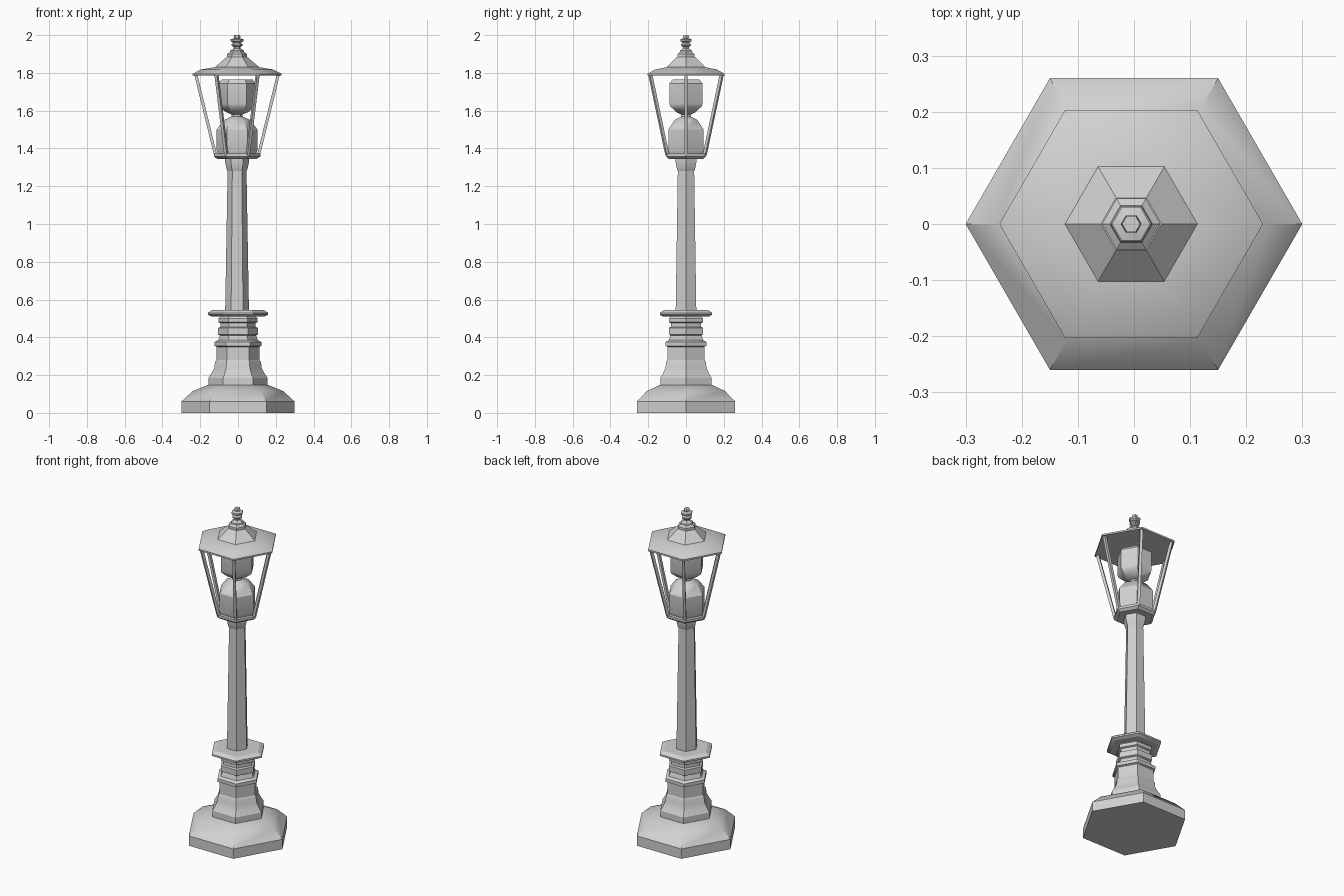
import bpy, bmesh
from math import cos, sin, pi, radians
from mathutils import Vector

cube = bpy.data.objects.get("Cube")
if cube:
    bpy.data.objects.remove(cube, do_unlink=True)

# Single grey finish
grey = bpy.data.materials.new("cast_grey")
grey.use_nodes = True
grey.diffuse_color = (0.64, 0.64, 0.64, 1)
grey.node_tree.nodes["Principled BSDF"].inputs["Base Color"].default_value = grey.diffuse_color

SIDES = 6
LAMP_X = -0.005


def corner(r, z, i, x=0):
    a = 2 * pi * i / SIDES
    return Vector((x + r * cos(a), r * sin(a), z))


def finish(name, bm):
    bmesh.ops.recalc_face_normals(bm, faces=bm.faces)
    mesh = bpy.data.meshes.new(name)
    bm.to_mesh(mesh)
    bm.free()
    mesh.materials.append(grey)
    obj = bpy.data.objects.new(name, mesh)
    bpy.context.collection.objects.link(obj)
    bpy.ops.object.select_all(action="DESELECT")
    obj.select_set(True)
    bpy.context.view_layer.objects.active = obj
    bpy.ops.object.shade_smooth_by_angle(angle=radians(30))
    return obj


def hex_turn(name, profile, x=0):
    """Closed hexagonal solid from (radius, height) pairs."""
    bm = bmesh.new()
    rings = [[bm.verts.new(corner(r, z, i, x)) for i in range(SIDES)] for r, z in profile]
    for low, high in zip(rings, rings[1:]):
        for i in range(SIDES):
            j = (i + 1) % SIDES
            bm.faces.new((low[i], low[j], high[j], high[i]))
    bm.faces.new(rings[0][::-1])
    bm.faces.new(rings[-1])
    return finish(name, bm)


# Foot and stepped pedestal
hex_turn("foot", [(.3, 0), (.3, .06), (.24, .115), (.16, .148)])
hex_turn("pedestal", [(.157, .145), (.157, .185), (.14, .21), (.125, .24), (.122, .27),
                      (.114, .28), (.114, .35), (.125, .355), (.125, .375), (.105, .385),
                      (.095, .41), (.105, .415), (.105, .45), (.093, .455), (.093, .475),
                      (.103, .48), (.103, .5), (.09, .515)])
hex_turn("pedestal_cap", [(.14, .51), (.16, .52), (.16, .53), (.135, .545)])

# Tapered pole and its collar
hex_turn("pole", [(.063, .54), (.05, 1.285)], LAMP_X)
hex_turn("pole_collar", [(.05, 1.28), (.055, 1.29), (.063, 1.325), (.063, 1.348)], LAMP_X)

# Lantern floor and the two-part burner
hex_turn("lantern_floor", [(.105, 1.345), (.123, 1.358), (.123, 1.372)], LAMP_X)
hex_turn("lower_lamp", [(.1, 1.37), (.108, 1.39), (.108, 1.5), (.07, 1.55), (.03, 1.568),
                        (.03, 1.585)], LAMP_X)
hex_turn("upper_lamp", [(.03, 1.58), (.06, 1.593), (.095, 1.622), (.1, 1.635), (.1, 1.745),
                        (.082, 1.765)], LAMP_X)

# Slanted bars at the six lantern corners
for i in range(SIDES):
    bm = bmesh.new()
    bmesh.ops.create_cube(bm, size=1)
    start, end = corner(.114, 1.365, i, LAMP_X), corner(.218, 1.79, i, LAMP_X)
    axis = end - start
    side = Vector((-sin(2 * pi * i / SIDES), cos(2 * pi * i / SIDES), 0))
    out = side.cross(axis).normalized()
    for v in bm.verts:
        p = v.co.copy()
        v.co = (start + end) / 2 + axis * p.z + side * p.x * .016 + out * p.y * .016
    finish(f"lantern_bar_{i + 1}", bm)

# Roof and finial
hex_turn("roof", [(.235, 1.785), (.235, 1.795), (.19, 1.818), (.118, 1.83), (.054, 1.885)], LAMP_X)
hex_turn("finial", [(.052, 1.883), (.052, 1.9), (.038, 1.91), (.036, 1.918), (.018, 1.93),
                    (.018, 1.937), (.03, 1.945), (.03, 1.952), (.02, 1.96), (.034, 1.968),
                    (.034, 1.978), (.015, 1.983), (.018, 1.99), (.016, 2)], LAMP_X)
